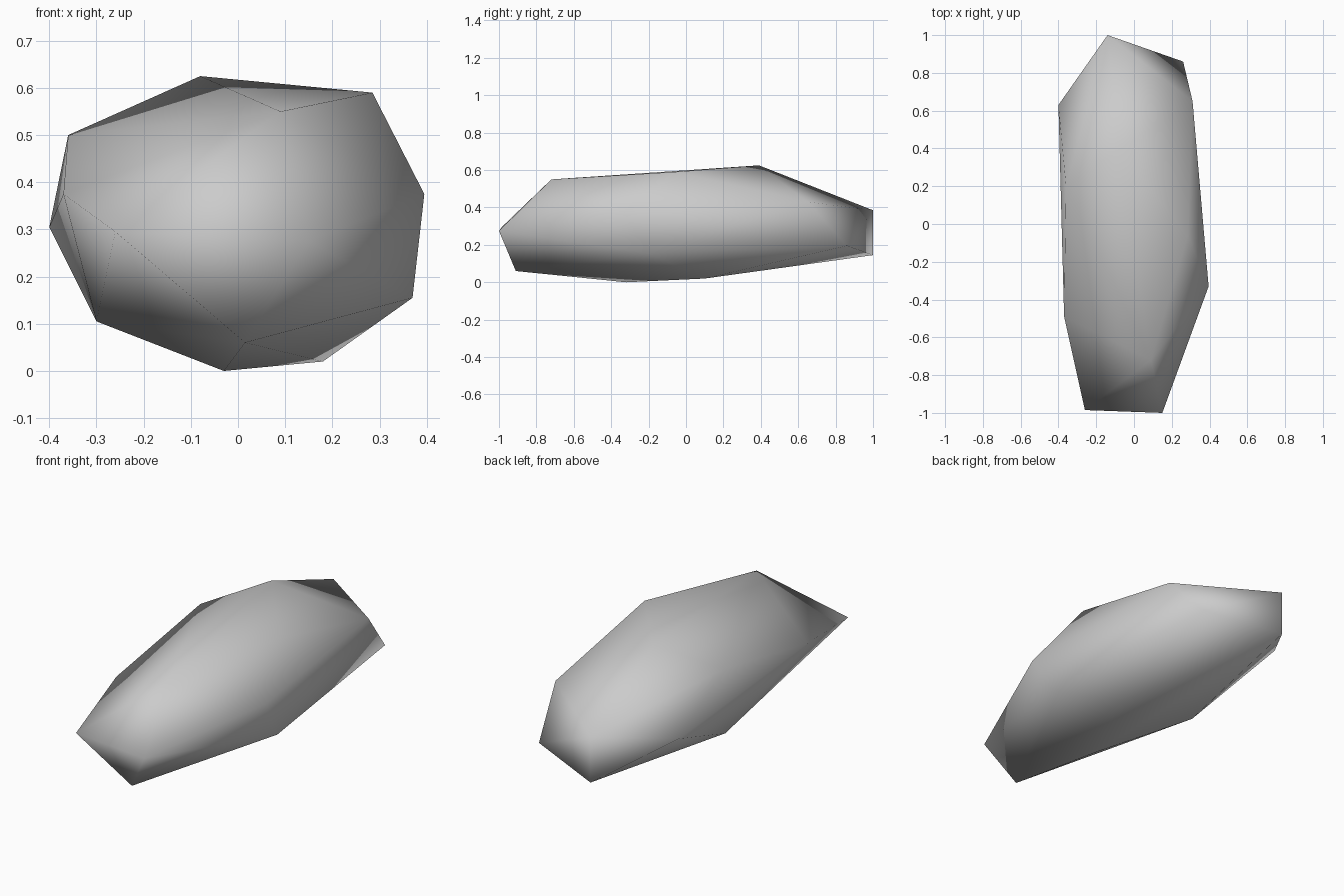
import bpy
import bmesh

# Remove the default cube if the scene has one
default_cube = bpy.data.objects.get("Cube")
if default_cube:
    bpy.data.objects.remove(default_cube, do_unlink=True)


def make_material(name, colour):
    """One flat colour for the viewport and for renders."""
    material = bpy.data.materials.new(name)
    material.use_nodes = True
    material.diffuse_color = colour
    shader = material.node_tree.nodes["Principled BSDF"]
    shader.inputs["Base Color"].default_value = colour
    return material


def make_boulder(name, corners, material):
    """Wrap a convex, fully smooth-shaded stone around its corner points."""
    bm = bmesh.new()
    for corner in corners.values():
        bm.verts.new(corner)
    bmesh.ops.convex_hull(bm, input=bm.verts)
    bmesh.ops.triangulate(bm, faces=bm.faces)
    bmesh.ops.recalc_face_normals(bm, faces=bm.faces)
    for face in bm.faces:
        face.smooth = True
    mesh = bpy.data.meshes.new(name)
    bm.to_mesh(mesh)
    bm.free()
    mesh.materials.append(material)
    boulder = bpy.data.objects.new(name, mesh)
    bpy.context.collection.objects.link(boulder)
    return boulder


# Corner points of the stone, from the front tip to the blunt back end
corners = {
    "front tip, right": (-.26, -.985, .295),
    "front tip, left": (.15, -1, .275),
    "front tip, bottom": (.015, -.91, .06),
    "front ridge": (.09, -.72, .55),
    "right shoulder": (-.37, -.49, .375),
    "left shoulder": (.395, -.33, .375),
    "left lower side": (.37, -.2, .155),
    "underside, front": (-.03, -.32, 0),
    "underside, back": (.18, .1, .02),
    "right lower side": (-.3, .1, .105),
    "left top edge": (.285, -.06, .59),
    "right top edge": (-.36, .2, .5),
    "back ridge": (-.08, .39, .625),
    "right flank": (-.4, .63, .305),
    "left flank": (.31, .65, .43),
    "left back corner": (.26, .86, .195),
    "back end, top": (-.14, 1, .385),
    "back end, bottom": (-.14, 1, .145),
}

stone_grey = make_material("stone grey", (.6, .6, .6, 1))
make_boulder("boulder", corners, stone_grey)
